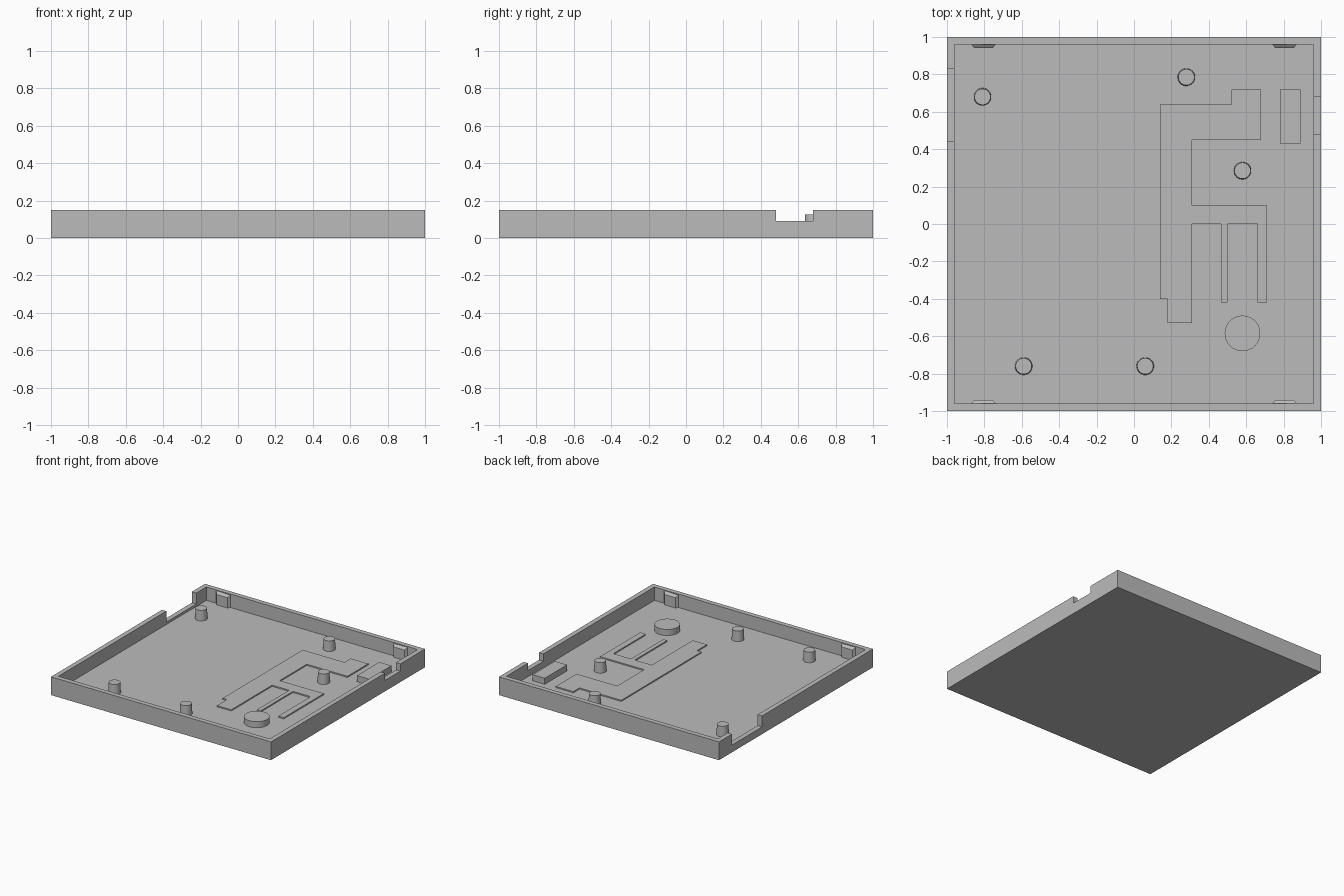
import bpy, bmesh

old = bpy.data.objects.get("Cube")
if old:
    bpy.data.objects.remove(old, do_unlink=True)

grey = bpy.data.materials.new("plain_grey")
grey.use_nodes = True
COLOR = (0.5, 0.5, 0.5, 1)
grey.diffuse_color = COLOR
grey.node_tree.nodes["Principled BSDF"].inputs["Base Color"].default_value = COLOR

WALL, FLOOR, TOP = 0.04, 0.04, 0.15


def add_object(name, bm):
    bmesh.ops.recalc_face_normals(bm, faces=bm.faces)
    mesh = bpy.data.meshes.new(name)
    bm.to_mesh(mesh)
    bm.free()
    mesh.materials.append(grey)
    obj = bpy.data.objects.new(name, mesh)
    bpy.context.collection.objects.link(obj)
    return obj


def prism(name, outline, z0, z1):
    """Extrude a flat outline from z0 up to z1."""
    bm = bmesh.new()
    face = bm.faces.new([bm.verts.new((x, y, z0)) for x, y in outline])
    grown = bmesh.ops.extrude_face_region(bm, geom=[face])["geom"]
    verts = [v for v in grown if isinstance(v, bmesh.types.BMVert)]
    bmesh.ops.translate(bm, verts=verts, vec=(0, 0, z1 - z0))
    return add_object(name, bm)


def box(name, x0, x1, y0, y1, z0, z1):
    return prism(name, [(x0, y0), (x1, y0), (x1, y1), (x0, y1)], z0, z1)


def cylinder(name, x, y, r_base, r_top, z0, z1, sides=40):
    bm = bmesh.new()
    bmesh.ops.create_cone(bm, cap_ends=True, segments=sides,
                          radius1=r_base, radius2=r_top, depth=z1 - z0)
    bmesh.ops.translate(bm, verts=bm.verts, vec=(x, y, (z0 + z1) / 2))
    for f in bm.faces:
        f.smooth = len(f.verts) == 4
    for e in bm.edges:
        e.smooth = all(len(f.verts) == 4 for f in e.link_faces)
    return add_object(name, bm)


def carve(target, cutter):
    mod = target.modifiers.new("carve", 'BOOLEAN')
    mod.operation = 'DIFFERENCE'
    mod.solver = 'EXACT'
    mod.object = cutter
    bpy.context.view_layer.objects.active = target
    bpy.ops.object.modifier_apply(modifier=mod.name)
    bpy.data.objects.remove(cutter, do_unlink=True)


# Open tray with a connector notch in each side wall
tray = box("tray", -1, 1, -1, 1, 0, TOP)
inner = 1 - WALL
carve(tray, box("cavity_cutter", -inner, inner, -inner, inner, FLOOR, 0.3))
carve(tray, box("left_notch_cutter", 0.94, 1.1, 0.48, 0.68, 0.09, 0.3))
carve(tray, box("right_notch_cutter", -1.1, -0.94, 0.44, 0.83, 0.06, 0.3))

# Mounting posts
posts = [(-0.81, 0.68), (0.28, 0.785), (0.58, 0.285), (-0.59, -0.76), (0.06, -0.76)]
for i, (x, y) in enumerate(posts, 1):
    cylinder(f"mounting_post_{i}", x, y, 0.047, 0.043, FLOOR - 0.005, 0.125)

# Round pad and connector block
cylinder("round_pad", 0.58, -0.585, 0.095, 0.095, FLOOR - 0.005, 0.09, 64)
box("connector_block", 0.78, 0.89, 0.43, 0.72, FLOOR - 0.005, 0.09)

# Thin raised plate with long fingers
plate = [(0.14, 0.64), (0.52, 0.64), (0.52, 0.72), (0.68, 0.72), (0.68, 0.45),
         (0.31, 0.45), (0.31, 0.1), (0.71, 0.1), (0.71, -0.42), (0.66, -0.42),
         (0.66, 0), (0.5, 0), (0.5, -0.42), (0.465, -0.42), (0.465, 0),
         (0.31, 0), (0.31, -0.53), (0.18, -0.53), (0.18, -0.4), (0.14, -0.4)]
prism("raised_plate", plate, FLOOR - 0.005, FLOOR + 0.01)

# Snap tabs on the front and back walls, sloped at the top
for side, sy in (("front", -1), ("back", 1)):
    for end, sx in (("right", -1), ("left", 1)):
        root, tip = inner + 0.005, inner - 0.02
        outline = [(sx * 0.87, sy * root), (sx * 0.87, sy * inner), (sx * 0.855, sy * tip),
                   (sx * 0.755, sy * tip), (sx * 0.74, sy * inner), (sx * 0.74, sy * root)]
        tab = prism(f"{side}_{end}_snap_tab", outline, FLOOR - 0.005, TOP - 0.005)
        for v in tab.data.vertices:
            if v.co.z > 0.1 and abs(v.co.y) < inner - 0.01:
                v.co.z -= 0.02
